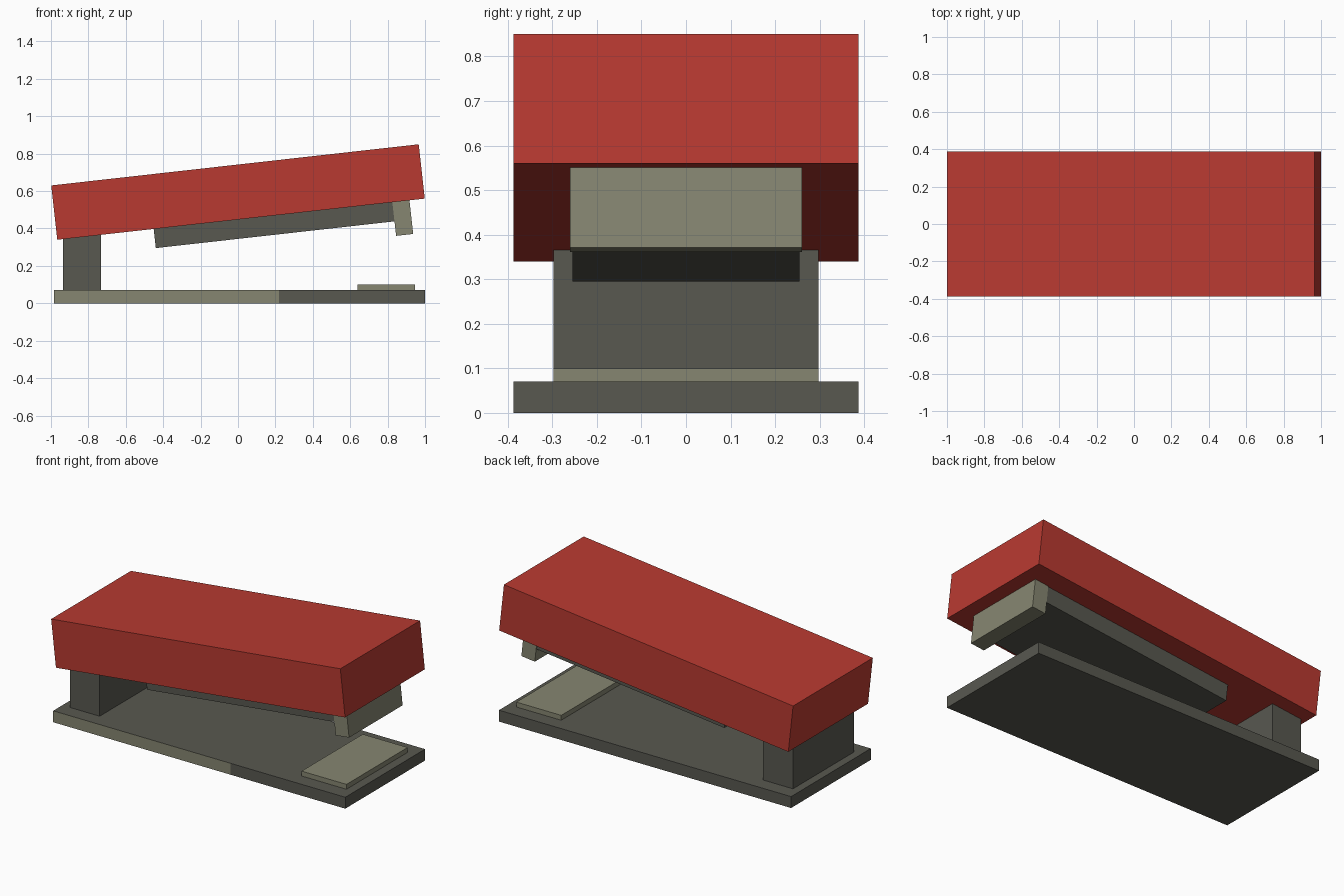
import bpy, bmesh, math
from mathutils import Matrix

if "Cube" in bpy.data.objects:
    bpy.data.objects.remove(bpy.data.objects["Cube"])


def material(name, srgb):
    m = bpy.data.materials.new(name)
    lin = [((c / 255 + 0.055) / 1.055) ** 2.4 for c in srgb]
    m.diffuse_color = (*lin, 1)
    m.use_nodes = True
    m.node_tree.nodes["Principled BSDF"].inputs["Base Color"].default_value = m.diffuse_color
    return m


RED = material("red", (185, 58, 49))
DARK = material("dark grey", (88, 88, 80))
LIGHT = material("light grey", (134, 134, 113))

# Everything in the raised arm shares this tilted frame
TILT = Matrix.Translation((0, 0, 0.595)) @ Matrix.Rotation(-math.atan2(0.22, 1.965), 4, 'Y')


def box(name, x, y_half, z, mat, frame=Matrix()):
    bm = bmesh.new()
    bmesh.ops.create_cube(bm, size=1)
    place = Matrix.Translation(((x[0] + x[1]) / 2, 0, (z[0] + z[1]) / 2))
    scale = Matrix.Diagonal((x[1] - x[0], 2 * y_half, z[1] - z[0], 1))
    bm.transform(frame @ place @ scale)
    mesh = bpy.data.meshes.new(name)
    bm.to_mesh(mesh)
    bm.free()
    mesh.materials.append(mat)
    ob = bpy.data.objects.new(name, mesh)
    bpy.context.collection.objects.link(ob)
    return ob


# Base plate, with the rear part of its front edge in light grey
base = box("base_plate", (-0.985, 1.0), 0.387, (0, 0.07), DARK)
base.data.materials.append(LIGHT)
bm = bmesh.new()
bm.from_mesh(base.data)
bmesh.ops.bisect_plane(bm, geom=bm.verts[:] + bm.edges[:] + bm.faces[:],
                       plane_co=(0.22, 0, 0), plane_no=(1, 0, 0))
bm.normal_update()
for f in bm.faces:
    if f.normal.y < -0.9 and f.calc_center_median().x < 0.22:
        f.material_index = 1
bm.to_mesh(base.data)
bm.free()

# Fixed parts standing on the base
box("anvil_plate", (0.64, 0.945), 0.297, (0.07, 0.10), LIGHT)
box("rear_post", (-0.935, -0.732), 0.297, (0.07, 0.40), DARK)

# Tilted arm: cover, staple magazine and nose
box("top_cover", (-0.9885, 0.9885), 0.387, (-0.146, 0.146), RED, TILT)
box("magazine", (-0.47, 0.814), 0.255, (-0.249, -0.14), DARK, TILT)
box("nose_block", (0.814, 0.906), 0.26, (-0.327, -0.14), LIGHT, TILT)
